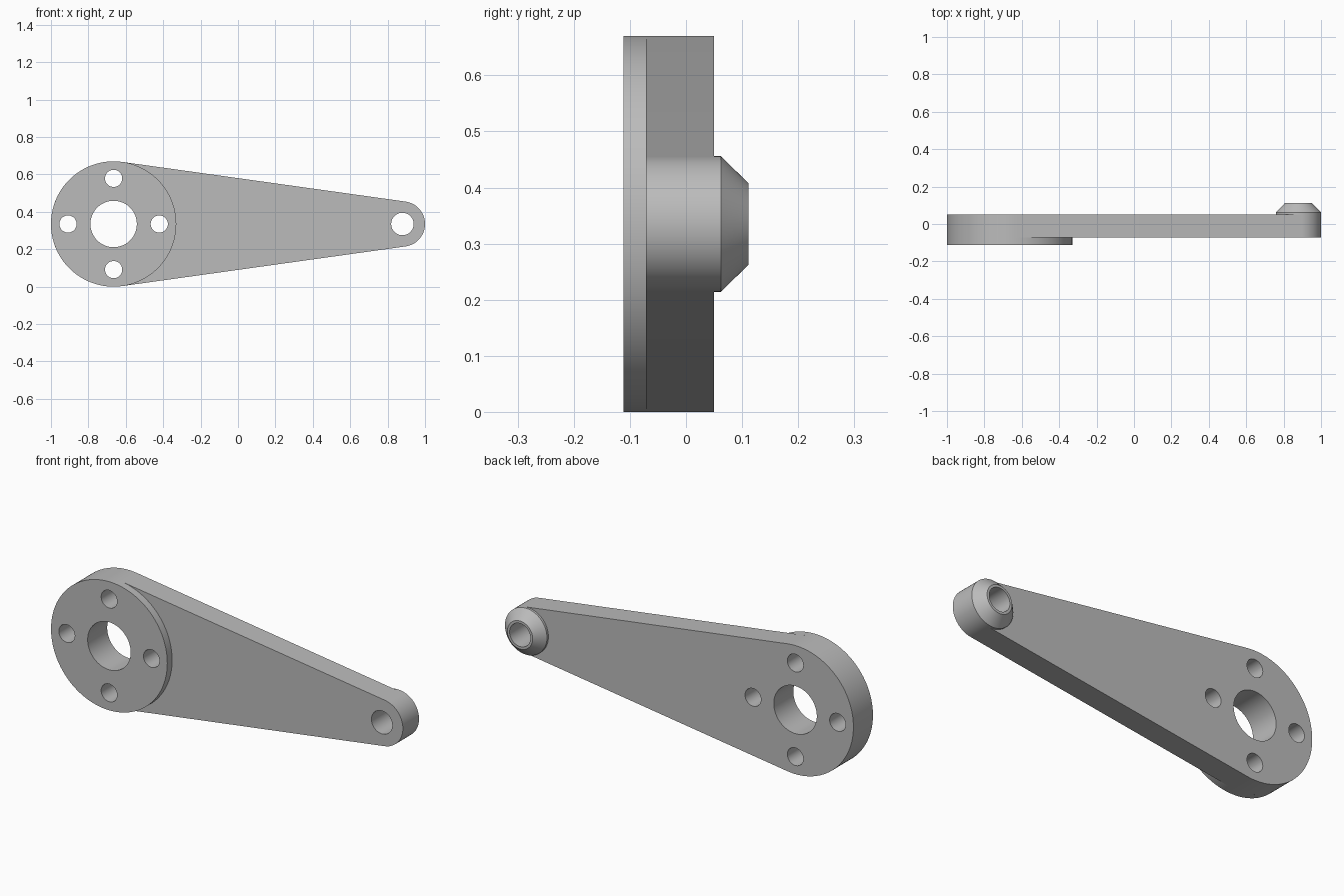
import bpy, bmesh
from math import sin, cos, pi, acos, radians

cube = bpy.data.objects.get("Cube")
if cube:
    bpy.data.objects.remove(cube, do_unlink=True)

# Main dimensions
Z = 0.335                       # height of the long axis
HUB_X, HUB_R = -0.665, 0.335
TIP_X, TIP_R = 0.879, 0.121
BORE_R, PIN_R, BOLT_R, BOLT_RING = 0.124, 0.06, 0.046, 0.244
FRONT, ARM_FRONT, ARM_BACK, BOSS_EDGE, BACK = -0.111, -0.071, 0.05, 0.062, 0.111

metal = bpy.data.materials.new("grey metal")
metal.use_nodes = True
grey = (0.5, 0.5, 0.5, 1)
metal.diffuse_color = grey
metal.node_tree.nodes["Principled BSDF"].inputs["Base Color"].default_value = grey


def arc(x, z, r, start, end, n):
    return [(x + r * cos(start + (end - start) * i / n),
             z + r * sin(start + (end - start) * i / n)) for i in range(n + 1)]


def circle(x, z, r, n=96):
    return arc(x, z, r, 0, 2 * pi, n)[:-1]


def prism(bm, outline, y0, y1):
    """Extrude an x-z outline from y0 to y1."""
    face = bm.faces.new([bm.verts.new((x, y0, z)) for x, z in outline])
    top = bmesh.ops.extrude_face_region(bm, geom=[face])["geom"]
    verts = [v for v in top if isinstance(v, bmesh.types.BMVert)]
    bmesh.ops.translate(bm, verts=verts, vec=(0, y1 - y0, 0))


def finish(bm, name):
    bmesh.ops.recalc_face_normals(bm, faces=bm.faces)
    mesh = bpy.data.meshes.new(name)
    bm.to_mesh(mesh)
    bm.free()
    mesh.materials.append(metal)
    obj = bpy.data.objects.new(name, mesh)
    bpy.context.collection.objects.link(obj)
    return obj


def activate(obj):
    bpy.ops.object.select_all(action="DESELECT")
    obj.select_set(True)
    bpy.context.view_layer.objects.active = obj


# Hole cutters: bore, four bolt holes and the pin hole
bm = bmesh.new()
prism(bm, circle(HUB_X, Z, BORE_R), -0.3, 0.3)
prism(bm, circle(TIP_X, Z, PIN_R), -0.3, 0.3)
for x, z in circle(HUB_X, Z, BOLT_RING, 4):
    prism(bm, circle(x, z, BOLT_R, 48), -0.3, 0.3)
cutter = finish(bm, "hole_cutter")
cutter.hide_render = True

# Tapered arm: two arcs joined by their common tangents
t = acos((HUB_R - TIP_R) / (TIP_X - HUB_X))
bm = bmesh.new()
prism(bm, arc(TIP_X, Z, TIP_R, -t, t, 48) + arc(HUB_X, Z, HUB_R, t, 2 * pi - t, 72),
      ARM_FRONT, ARM_BACK)
arm = finish(bm, "arm")

# Raised round flange on the front of the hub
bm = bmesh.new()
prism(bm, circle(HUB_X, Z, HUB_R, 128), FRONT, ARM_FRONT)
flange = finish(bm, "hub_flange")

for obj in (arm, flange):
    mod = obj.modifiers.new("holes", "BOOLEAN")
    mod.operation, mod.solver, mod.object = "DIFFERENCE", "EXACT", cutter
    activate(obj)
    bpy.ops.object.modifier_apply(modifier=mod.name)
bpy.data.objects.remove(cutter, do_unlink=True)

# Chamfered hollow boss on the back of the tip
bm = bmesh.new()
profile = [(PIN_R, ARM_BACK), (TIP_R, ARM_BACK), (TIP_R, BOSS_EDGE),
           (0.073, BACK), (PIN_R, BACK)]
rings = [[bm.verts.new((x, y, z)) for x, z in circle(TIP_X, Z, r)] for r, y in profile]
for a, b in zip(rings, rings[1:] + rings[:1]):
    for i in range(len(a)):
        bm.faces.new((a[i - 1], a[i], b[i], b[i - 1]))
boss = finish(bm, "tip_boss")

for obj in (arm, flange, boss):
    activate(obj)
    bpy.ops.object.shade_smooth_by_angle(angle=radians(30))
